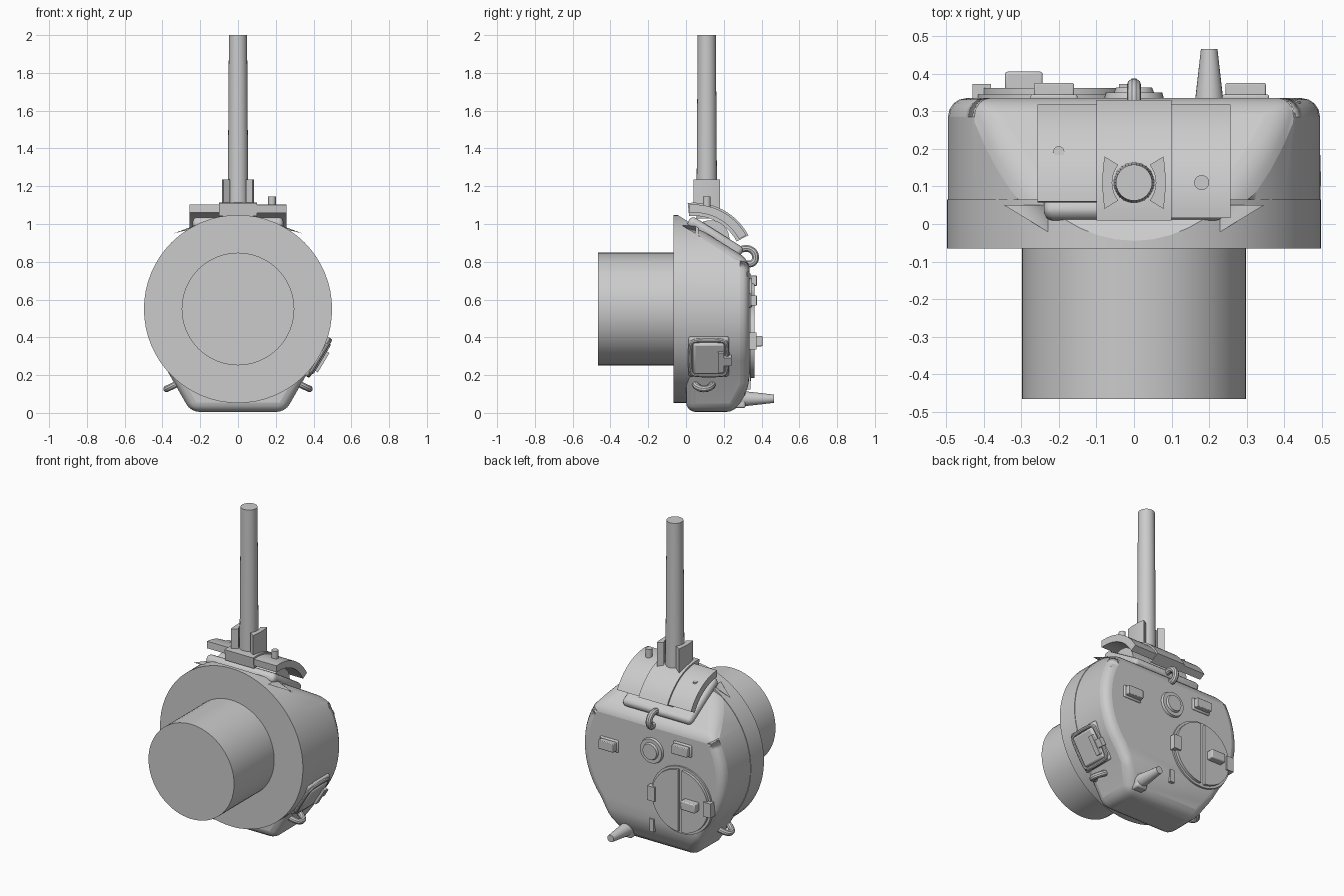
import bpy, bmesh
from math import sin, cos, pi, radians, atan2
from mathutils import Vector, Matrix

if "Cube" in bpy.data.objects:
    bpy.data.objects.remove(bpy.data.objects["Cube"])

paint = bpy.data.materials.new("grey_paint")
paint.use_nodes = True
GREY = (0.6, 0.6, 0.6, 1)
paint.diffuse_color = GREY
paint.node_tree.nodes["Principled BSDF"].inputs["Base Color"].default_value = GREY


def finish(name, bm, bevel=0, segments=3):
    """Turn a bmesh into a shaded, optionally bevelled object."""
    bmesh.ops.recalc_face_normals(bm, faces=bm.faces)
    mesh = bpy.data.meshes.new(name)
    bm.to_mesh(mesh)
    bm.free()
    mesh.materials.append(paint)
    ob = bpy.data.objects.new(name, mesh)
    bpy.context.collection.objects.link(ob)
    if bevel:
        mod = ob.modifiers.new("bevel", "BEVEL")
        mod.width, mod.segments = bevel, segments
        mod.limit_method, mod.angle_limit = "ANGLE", radians(28)
        mod.use_clamp_overlap = False
    bpy.ops.object.select_all(action="DESELECT")
    ob.select_set(True)
    bpy.context.view_layer.objects.active = ob
    bpy.ops.object.shade_smooth_by_angle(angle=radians(30))
    return ob


def box(name, loc, size, rot=Matrix(), bevel=0, segments=2):
    bm = bmesh.new()
    bmesh.ops.create_cube(bm, size=1)
    bm.transform(Matrix.Translation(loc) @ rot @ Matrix.Diagonal((*size, 1)))
    return finish(name, bm, bevel, segments)


def rod(name, start, end, r1, r2=None, sides=32, bevel=0):
    start, end = Vector(start), Vector(end)
    axis = end - start
    bm = bmesh.new()
    bmesh.ops.create_cone(bm, cap_ends=True, segments=sides, radius1=r1,
                          radius2=r1 if r2 is None else r2, depth=axis.length)
    bm.transform(Matrix.Translation((start + end) / 2)
                 @ axis.to_track_quat("Z", "Y").to_matrix().to_4x4())
    return finish(name, bm, bevel)


def extrude(points, vector):
    """Closed planar profile pushed along a vector."""
    bm = bmesh.new()
    face = bm.faces.new([bm.verts.new(p) for p in points])
    out = bmesh.ops.extrude_face_region(bm, geom=[face])["geom"]
    bmesh.ops.translate(bm, vec=vector, verts=[v for v in out if isinstance(v, bmesh.types.BMVert)])
    return bm


def slice_off(bm, point, normal):
    geom = bm.verts[:] + bm.edges[:] + bm.faces[:]
    cut = bmesh.ops.bisect_plane(bm, geom=geom, plane_co=point, plane_no=normal, clear_outer=True)
    edges = [e for e in cut["geom_cut"] if isinstance(e, bmesh.types.BMEdge)]
    bmesh.ops.contextual_create(bm, geom=edges)


def tube(name, points, radius, cyclic=False):
    curve = bpy.data.curves.new(name, "CURVE")
    curve.dimensions = "3D"
    curve.bevel_depth, curve.bevel_resolution, curve.use_fill_caps = radius, 3, True
    curve.resolution_u = 5
    spline = curve.splines.new("BEZIER")
    spline.bezier_points.add(len(points) - 1)
    for bp, p in zip(spline.bezier_points, points):
        bp.co = p
        bp.handle_left_type = bp.handle_right_type = "AUTO"
    spline.use_cyclic_u = cyclic
    temp = bpy.data.objects.new("temp", curve)
    bm = bmesh.new()
    bm.from_mesh(temp.to_mesh())
    bpy.data.objects.remove(temp)
    return finish(name, bm)


CZ, R, BACK = 0.55, 0.495, 0.335
ROOF_POINT, ROOF_NORMAL = (0, -0.04, 1.045), (0, 0.53, 0.848)
ROOF_TILT = Matrix.Rotation(-0.56, 4, "X")

# Main casing: round above, narrow flat chin below, sloping roof
angles = [radians(-40 + 260 * i / 44) for i in range(45)]
casing = [(R * cos(a), 0, CZ + R * sin(a)) for a in angles]
casing += [(-0.25, 0, 0.005), (0.25, 0, 0.005)]
bm = extrude(casing, (0, BACK, 0))
slice_off(bm, ROOF_POINT, ROOF_NORMAL)
slice_off(bm, (0, 0.26, 0), (0, 0.88, -0.47))
finish("casing", bm, 0.05, 4)

# Front drum and the wide sleeve
ring = [(0.498 * cos(a), -0.065, CZ + 0.498 * sin(a)) for a in (2 * pi * i / 64 for i in range(64))]
bm = extrude(ring, (0, 0.13, 0))
slice_off(bm, ROOF_POINT, ROOF_NORMAL)
finish("front_drum", bm)
rod("front_sleeve", (0, -0.06, CZ), (0, -0.465, CZ), 0.298, sides=64)

# Roof mount under the curved shield
box("roof_mount", (0, 0.155, 0.932), (0.48, 0.33, 0.06), ROOF_TILT, 0.025, 3)
rod("roof_drum", (-0.2, 0.13, 0.92), (0.2, 0.13, 0.92), 0.1)


def shield(name, x0, x1, r0, r1, a0, a1, n=14):
    steps = [radians(a0 + (a1 - a0) * i / n) for i in range(n + 1)]
    loop = [(x0, 0.043 + r1 * cos(a), 0.788 + r1 * sin(a)) for a in steps]
    loop += [(x0, 0.043 + r0 * cos(a), 0.788 + r0 * sin(a)) for a in reversed(steps)]
    finish(name, extrude(loop, (x1 - x0, 0, 0)))


shield("shield_right", -0.257, -0.1, 0.272, 0.315, 87, 29)
shield("shield_centre", -0.1, 0.1, 0.255, 0.325, 96, 28)
shield("shield_left", 0.1, 0.257, 0.272, 0.315, 95, 29)

# Upright barrel held by two curved cheeks
rod("barrel", (0, 0.11, 1.03), (0, 0.11, 2.0), 0.055, 0.048, 40)
for side, label in ((1, "left"), (-1, "right")):
    span = [radians(-44 + 88 * i / 8) for i in range(9)]
    inner = [(side * 0.058 * cos(a), 0.11 + 0.068 * sin(a), 1.07) for a in span]
    outer = [(side * (0.062 + 0.022 * cos(a)), 0.11 + 0.1 * sin(a), 1.07) for a in reversed(span)]
    finish(label + "_barrel_cheek", extrude(inner + outer, (0, 0, 0.165)))
rod("shield_post", (0.18, 0.11, 1.06), (0.18, 0.11, 1.145), 0.02, sides=20)
rod("shield_plug", (-0.2, 0.19, 1.05), (-0.2, 0.192, 1.069), 0.015, sides=16)

# Lifting hook at the top of the back
tube("lifting_hook", [(0, 0.27, 0.86), (0, 0.335, 0.868), (0, 0.368, 0.83),
                      (0, 0.352, 0.792), (0, 0.325, 0.79)], 0.019)

# Back hatch with split line, hinges and handle
HX, HZ = -0.21, 0.38
rod("hatch_rim", (HX, 0.32, HZ), (HX, 0.345, HZ), 0.21, sides=48)
for side, label in ((1, "left"), (-1, "right")):
    arc = [radians(-86 + 172 * i / 24) for i in range(25)]
    half = [(HX + side * 0.195 * cos(a), 0.34, HZ + 0.195 * sin(a)) for a in arc]
    finish(label + "_hatch_door", extrude(half, (0, 0.022, 0)))
    box(label + "_hatch_hinge", (HX + side * 0.195, 0.35, HZ), (0.05, 0.045, 0.09))
box("hatch_handle", (-0.293, 0.375, HZ), (0.1, 0.06, 0.055), bevel=0.006)

# Vision blocks on base plates, and the round cap
for label, x, z in (("left", 0.297, 0.595), ("right", -0.213, 0.7)):
    box(label + "_vision_plate", (x, 0.335, z), (0.125, 0.02, 0.075), bevel=0.006)
    box(label + "_vision_block", (x, 0.355, z), (0.107, 0.04, 0.055), bevel=0.004)
rod("cap_base", (0, 0.325, 0.635), (0, 0.35, 0.635), 0.082, 0.075)
rod("cap_top", (0, 0.345, 0.635), (0, 0.363, 0.635), 0.055, 0.048)
rod("back_plug", (0.42, 0.31, 0.73), (0.425, 0.33, 0.73), 0.02, sides=16)

# Lower bracket and tapered pin
box("lower_bracket", (0, 0.325, 0.165), (0.03, 0.035, 0.08))
box("pin_base", (0.2, 0.265, 0.07), (0.075, 0.1, 0.09), bevel=0.01)
rod("tapered_pin", (0.2, 0.29, 0.075), (0.2, 0.465, 0.075), 0.042, 0.022, 24)

# Side loops either side of the chin
for side, label in ((1, "left"), (-1, "right")):
    loop = [(0.28, 0.055, 0.175), (0.345, 0.055, 0.143), (0.378, 0.095, 0.127),
            (0.345, 0.135, 0.143), (0.28, 0.135, 0.175)]
    tube(label + "_side_loop", [(side * x, y, z) for x, y, z in loop], 0.018)

# Side port: rounded door, raised rim and latch
tilt = Matrix.Rotation(radians(121), 4, "Y")
out = Vector((cos(radians(31)), 0, -sin(radians(31))))
centre = Vector((0, 0.12, CZ)) + out * 0.485
box("side_port_frame", centre, (0.24, 0.215, 0.035), tilt, 0.012)
box("side_port_door", centre + out * 0.02, (0.19, 0.165, 0.03), tilt, 0.012)
rim = []
for sx, sy in ((1, 1), (-1, 1), (-1, -1), (1, -1)):
    for k in range(4):
        a = atan2(sy, sx) + radians(-45 + 30 * k)
        local = Vector((sx * 0.075 + 0.03 * cos(a), sy * 0.065 + 0.03 * sin(a), 0.016))
        rim.append(centre + (tilt @ local))
tube("side_port_rim", rim, 0.012, True)
box("side_port_latch", centre + tilt @ Vector((0.01, 0.085, 0.03)), (0.05, 0.07, 0.03), tilt)
box("side_port_hinge", centre + tilt @ Vector((0.01, 0.065, 0.035)), (0.12, 0.03, 0.03), tilt)
